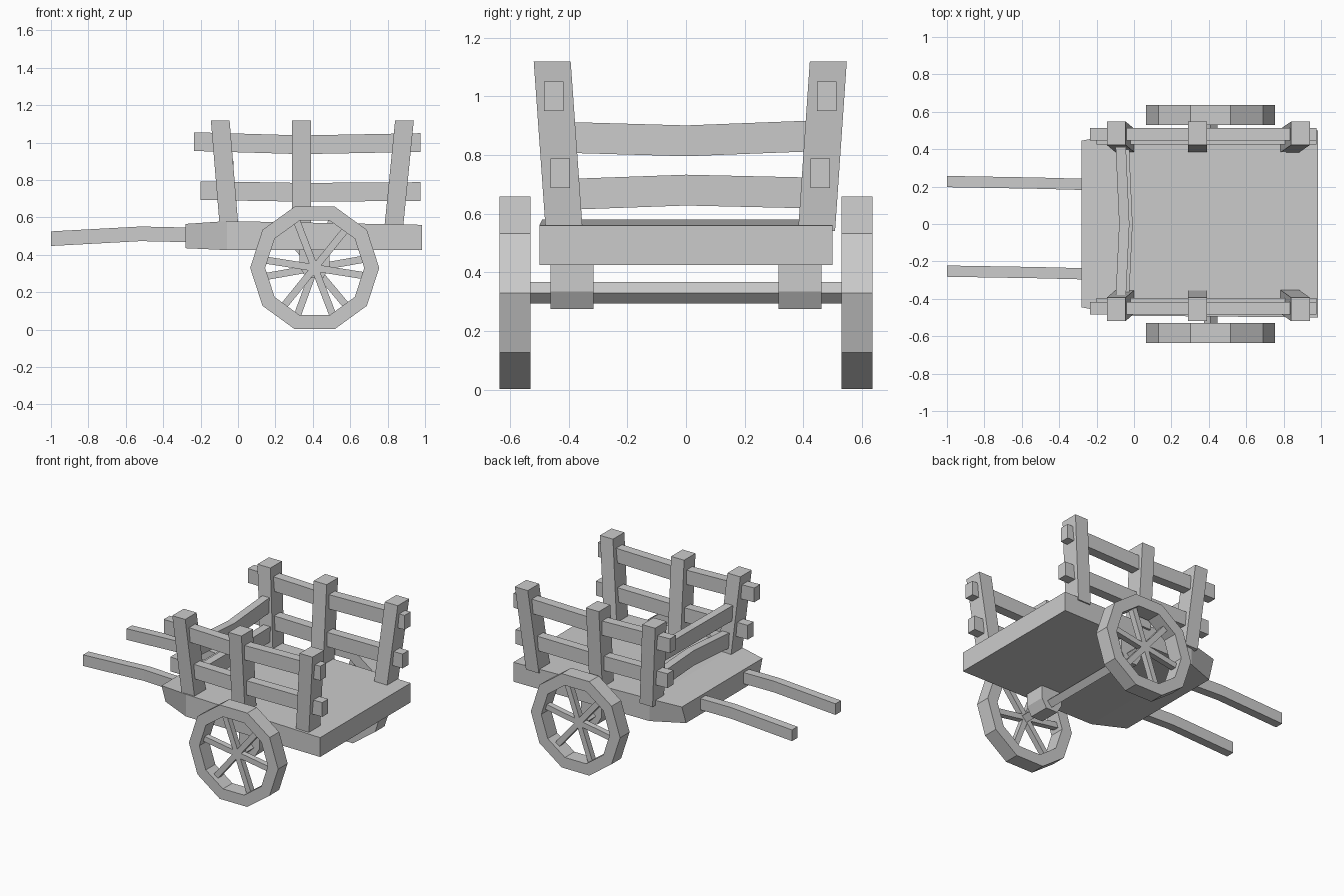
import bpy
import bmesh
from math import cos, sin, radians, tau
from mathutils import Vector

if "Cube" in bpy.data.objects:
    bpy.data.objects.remove(bpy.data.objects["Cube"], do_unlink=True)

grey = bpy.data.materials.new("plain_grey")
grey.use_nodes = True
grey.diffuse_color = (0.6, 0.6, 0.6, 1)
grey.node_tree.nodes["Principled BSDF"].inputs["Base Color"].default_value = (0.6, 0.6, 0.6, 1)


def loft(name, rings, closed=False):
    """Skin a list of matching cross-sections, capped or joined in a loop."""
    bm = bmesh.new()
    loops = [[bm.verts.new(p) for p in ring] for ring in rings]
    n = len(loops[0])
    pairs = list(zip(loops, loops[1:]))
    if closed:
        pairs.append((loops[-1], loops[0]))
    else:
        bm.faces.new(loops[0])
        bm.faces.new(loops[-1])
    for a, b in pairs:
        for i in range(n):
            j = (i + 1) % n
            bm.faces.new((a[i], a[j], b[j], b[i]))
    bmesh.ops.recalc_face_normals(bm, faces=bm.faces)
    mesh = bpy.data.meshes.new(name)
    bm.to_mesh(mesh)
    bm.free()
    mesh.materials.append(grey)
    obj = bpy.data.objects.new(name, mesh)
    bpy.context.collection.objects.link(obj)
    return obj


def beam(name, axis, centres, width, depth):
    """Rectangular beam through centres, its sections square to one axis."""
    u, v = [Vector(d) for d in {"x": ((0, 1, 0), (0, 0, 1)),
                                "y": ((1, 0, 0), (0, 0, 1)),
                                "z": ((1, 0, 0), (0, 1, 0))}[axis]]
    u, v = u * width / 2, v * depth / 2
    return loft(name, [[Vector(c) + s * u + t * v
                        for s, t in ((-1, -1), (1, -1), (1, 1), (-1, 1))]
                       for c in centres])


# Cart bed, tapered at the handle end
def bed_section(x, low, high, z0, z1):
    return [(x, -low, z0), (x, low, z0), (x, high, z1), (x, -high, z1)]


loft("cart_bed", [bed_section(-0.28, 0.40, 0.445, 0.435, 0.565),
                  bed_section(-0.06, 0.49, 0.49, 0.425, 0.58),
                  bed_section(0.985, 0.50, 0.50, 0.425, 0.56)])

# Bent pull handles
for side, y_in, y_out in (("left", 0.21, 0.227), ("right", -0.268, -0.252)):
    beam("handle_" + side, "x",
         [(-0.2, y_in, 0.505), (-0.52, (y_in + y_out) / 2, 0.512), (-1, y_out, 0.486)],
         0.06, 0.078)

# Leaning posts, and long rails passing through them
for side, s, y0, y1 in (("left", 1, 0.445, 0.485), ("right", -1, 0.415, 0.456)):
    for place, x0, x1 in (("front", -0.047, -0.095), ("middle", 0.34, 0.34),
                          ("back", 0.832, 0.89)):
        beam(f"post_{place}_{side}", "z",
             [(x0, s * y0, 0.54), (x1, s * y1, 1.118)], 0.1, 0.126)
    for level, x0, z, sag, inset in (("upper", -0.235, 1.0, 0.012, 0),
                                     ("lower", -0.2, 0.738, 0.004, 0.022)):
        y = s * (y1 - 0.005 - inset)
        beam(f"side_rail_{level}_{side}", "x",
             [(x0, y, z + 0.005), (0.34, y, z - sag), (0.975, y, z)], 0.066, 0.1)

# Cross rails between the front posts
for level, x, z, bow in (("upper", -0.072, 0.86, -0.012), ("lower", -0.055, 0.665, 0.015)):
    beam("front_rail_" + level, "y",
         [(x, -0.42, z), (x + 0.02, 0, z + bow), (x, 0.44, z + 0.005)], 0.055, 0.105)

# Axle and its two bearing blocks
CX, CZ = 0.41, 0.33
loft("axle", [[(CX + 0.036 * cos(a * tau / 4), y, CZ + 0.036 * sin(a * tau / 4))
               for a in range(4)] for y in (-0.6, 0.6)])
block = [(-0.08, 0.45), (-0.08, 0.335), (-0.045, 0.275),
         (0.045, 0.275), (0.08, 0.335), (0.08, 0.45)]
for side, s in (("left", 1), ("right", -1)):
    loft("axle_block_" + side,
         [[(CX + x, s * y, z) for x, z in block] for y in (0.315, 0.462)])

# Ten-sided wheels with six spokes each
for side, s, phase in (("left", 1, 10), ("right", -1, 51)):
    rim = []
    for i in range(10):
        c, d = cos(i * tau / 10), sin(i * tau / 10)
        rim.append([(CX + r * c, s * y, CZ + r * d)
                    for r, y in ((0.345, 0.53), (0.345, 0.635), (0.265, 0.635), (0.265, 0.53))])
    loft("wheel_rim_" + side, rim, closed=True)
    for k in range(3):
        spoke = beam(f"spokes_{side}_{k + 1}", "x", [(-0.265, 0, 0), (0.265, 0, 0)], 0.04, 0.038)
        spoke.location = (CX, s * 0.582, CZ)
        spoke.rotation_euler.y = -radians(phase + 60 * k)
